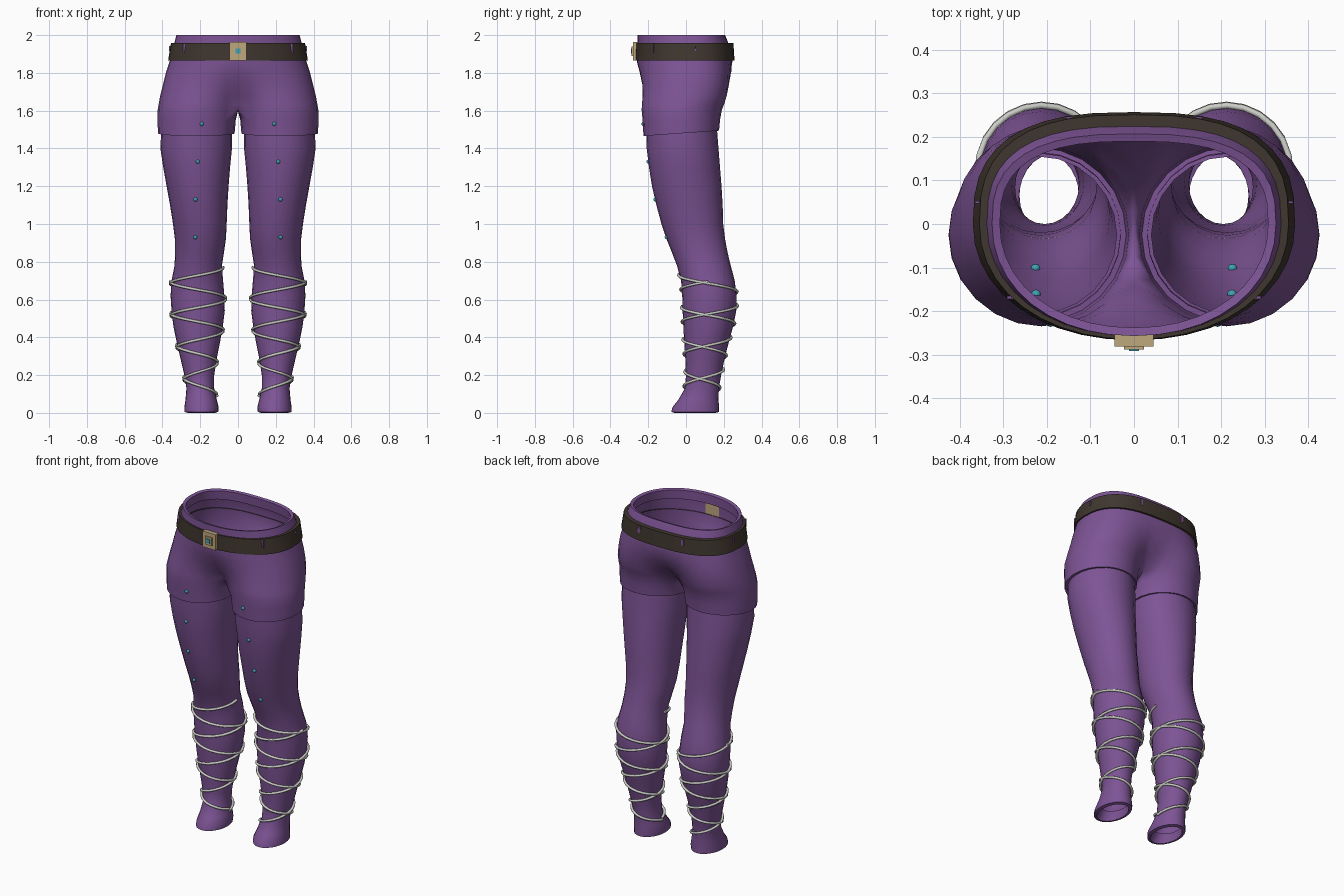
import bpy, bmesh, math
from math import sin, cos, radians, pi
from mathutils import Vector
from mathutils.bvhtree import BVHTree

if "Cube" in bpy.data.objects:
    bpy.data.objects.remove(bpy.data.objects["Cube"])


def material(name, rgb):
    m = bpy.data.materials.new(name)
    m.diffuse_color = (*rgb, 1)
    m.use_nodes = True
    m.node_tree.nodes["Principled BSDF"].inputs["Base Color"].default_value = m.diffuse_color
    return m


PURPLE = material("purple cloth", (0.205, 0.088, 0.30))
BROWN = material("dark brown leather", (0.05, 0.037, 0.028))
TAN = material("tan metal", (0.52, 0.39, 0.20))
SILVER = material("silver cord", (0.60, 0.61, 0.57))
TEAL = material("teal gem", (0.05, 0.36, 0.45))


def finish(bm, name, mat, mirror=True):
    """Turn a half bmesh into a smooth, mirrored object."""
    me = bpy.data.meshes.new(name)
    bm.to_mesh(me)
    ob = bpy.data.objects.new(name, me)
    bpy.context.collection.objects.link(ob)
    me.materials.append(mat)
    bpy.ops.object.select_all(action='DESELECT')
    ob.select_set(True)
    bpy.context.view_layer.objects.active = ob
    bpy.ops.object.shade_smooth_by_angle(angle=radians(42))
    if mirror:
        mod = ob.modifiers.new("Mirror", 'MIRROR')
        mod.merge_threshold = 0.0005
    return ob


def loft(bm, rows):
    """Skin rows of points from top to bottom; rows of 24 points are closed."""
    vs = [[bm.verts.new(p) for p in r] for r in rows]
    for a, b in zip(vs, vs[1:]):
        n = min(len(a), len(b))
        closed = n == 24
        for j in range(n if closed else n - 1):
            k = (j + 1) % n
            bm.faces.new((a[j], b[j], b[k], a[k]))


ARC = 21                                            # points of a half waist ring
ANGLES = [radians(-150 + 15 * i) for i in range(24)]  # 0 outside, -90 front, 90 back


def waist_ring(z, xm, yf, yb):
    """Half ring from front centre round the side to back centre."""
    pts = []
    for i in range(ARC):
        t = -pi / 2 + pi * i / (ARC - 1)
        e = 2 / (2.1 if t < 0 else 2.7)
        x = xm * abs(cos(t)) ** e if 0 < i < ARC - 1 else 0
        y = abs(sin(t)) ** e * (yf if t < 0 else yb)
        pts.append(Vector((x, y, z)))
    return pts


def leg_ring(z, x0, x1, y0, y1, off=0.0, tilt=0.0):
    cx, cy, rx, ry = (x0 + x1) / 2, (y0 + y1) / 2, (x1 - x0) / 2 + off, (y1 - y0) / 2 + off
    return [Vector((cx + rx * cos(a), cy + ry * sin(a), z + tilt * sin(a))) for a in ANGLES]


def hip_ring(z, xm, yf, yb, w):
    """Blend of a waist ring and the top of a thigh, closed on the centre plane."""
    thigh = leg_ring(z, 0.0, xm, yf, yb)
    pts = [a.lerp(b, w) for a, b in zip(waist_ring(z, xm, yf, yb), thigh)]
    pts[0].x = pts[-1].x = 0
    return pts


# Shorts: waist lip, hips, crotch bridge, then short legs with a hem
crotch = hip_ring(1.605, 0.425, -0.235, 0.19, 1.0)
crotch[0].z = crotch[-1].z = 1.612
crotch += [Vector((0, y, 1.598)) for y in (0.03, -0.022, -0.075)]
rows = [
    waist_ring(1.94, 0.315, -0.238, 0.195),
    waist_ring(1.995, 0.308, -0.238, 0.19),
    waist_ring(2.0, 0.326, -0.257, 0.207),
    waist_ring(1.93, 0.345, -0.257, 0.235),
    waist_ring(1.86, 0.362, -0.26, 0.246),
    hip_ring(1.80, 0.382, -0.256, 0.25, 0.12),
    hip_ring(1.74, 0.397, -0.25, 0.244, 0.32),
    hip_ring(1.68, 0.412, -0.244, 0.228, 0.62),
    hip_ring(1.635, 0.42, -0.238, 0.206, 0.88),
    crotch,
    leg_ring(1.55, 0.012, 0.426, -0.23, 0.18),
    leg_ring(1.48, 0.018, 0.424, -0.225, 0.175, 0, 0.014),
    leg_ring(1.482, 0.04, 0.40, -0.205, 0.155, 0, 0.014),
]
bm = bmesh.new()
loft(bm, rows)
shorts_tree = BVHTree.FromBMesh(bm)
finish(bm, "shorts", PURPLE)

# Leggings: z, inner x, outer x, front y, back y
LEG = [
    (1.53, 0.03, 0.405, -0.212, 0.162),
    (1.40, 0.032, 0.411, -0.208, 0.172),
    (1.30, 0.042, 0.396, -0.196, 0.18),
    (1.20, 0.05, 0.378, -0.18, 0.188),
    (1.10, 0.056, 0.36, -0.157, 0.194),
    (1.00, 0.06, 0.344, -0.13, 0.197),
    (0.92, 0.064, 0.334, -0.103, 0.207),
    (0.85, 0.074, 0.333, -0.075, 0.22),
    (0.78, 0.085, 0.336, -0.048, 0.237),
    (0.70, 0.079, 0.352, -0.026, 0.258),
    (0.62, 0.072, 0.357, -0.02, 0.268),
    (0.54, 0.07, 0.352, -0.018, 0.266),
    (0.46, 0.08, 0.342, -0.014, 0.25),
    (0.38, 0.094, 0.326, -0.01, 0.228),
    (0.29, 0.112, 0.305, -0.004, 0.205),
    (0.20, 0.126, 0.284, 0.0, 0.186),
    (0.13, 0.126, 0.273, -0.006, 0.174),
    (0.07, 0.112, 0.278, -0.04, 0.172),
    (0.03, 0.102, 0.284, -0.072, 0.175),
    (0.005, 0.105, 0.284, -0.078, 0.175),
]
bm = bmesh.new()
rows = [leg_ring(*r) for r in LEG]
rows.append(leg_ring(0.0, *LEG[-1][1:], -0.018))    # ankle lip
rows.append(leg_ring(0.05, *LEG[-3][1:], -0.015))
loft(bm, rows)
legs_tree = BVHTree.FromBMesh(bm)
finish(bm, "leggings", PURPLE)

# Belt band
bm = bmesh.new()
loft(bm, [waist_ring(1.957, 0.332, -0.25, 0.22), waist_ring(1.957, 0.355, -0.265, 0.251),
          waist_ring(1.865, 0.37, -0.267, 0.257), waist_ring(1.865, 0.352, -0.255, 0.24)])
belt_tree = BVHTree.FromBMesh(bm)
finish(bm, "belt", BROWN)

# Small cloth tabs showing on the belt
bm = bmesh.new()
for x, y, h in ((0.285, -0.17, 0.05), (0.36, 0.05, 0.025), (0.15, 0.26, 0.035)):
    loc, nor, _, _ = belt_tree.find_nearest(Vector((x, y, 1.93)))
    m = nor.to_track_quat('Y', 'Z').to_matrix().to_4x4()
    m.translation = loc
    vs = bmesh.ops.create_cube(bm, size=1)['verts']
    bmesh.ops.scale(bm, vec=(0.016, 0.006, h), verts=vs)
    bmesh.ops.transform(bm, matrix=m, verts=vs)
finish(bm, "belt_tabs", PURPLE)


# Buckle: stacked square plates
def plate(name, half, y0, y1, mat):
    b = bmesh.new()
    vs = bmesh.ops.create_cube(b, size=1)['verts']
    bmesh.ops.scale(b, vec=(2 * half, y1 - y0, 2.15 * half), verts=vs)
    bmesh.ops.translate(b, vec=(0, (y0 + y1) / 2, 1.915), verts=vs)
    finish(b, name, mat, False)


plate("buckle_plate", 0.045, -0.281, -0.255, TAN)
plate("buckle_frame", 0.023, -0.288, -0.275, TAN)
plate("buckle_gem", 0.012, -0.292, -0.28, TEAL)

# Gem studs down the front of each leg
bm = bmesh.new()
for x, z, tree in ((0.192, 1.53, shorts_tree), (0.213, 1.33, legs_tree),
                   (0.225, 1.13, legs_tree), (0.226, 0.93, legs_tree)):
    loc = tree.ray_cast(Vector((x, -1, z)), Vector((0, 1, 0)))[0]
    vs = bmesh.ops.create_icosphere(bm, subdivisions=2, radius=0.011)['verts']
    bmesh.ops.translate(bm, vec=loc, verts=vs)
finish(bm, "leg_studs", TEAL)


# Cords: two opposite spirals crossing at the sides of each calf
def calf_point(a, z, off):
    for hi, lo in zip(LEG, LEG[1:]):
        if lo[0] <= z <= hi[0]:
            t = (hi[0] - z) / (hi[0] - lo[0])
            _, x0, x1, y0, y1 = [p + (q - p) * t for p, q in zip(hi, lo)]
            return ((x0 + x1) / 2 + ((x1 - x0) / 2 + off) * cos(a),
                    (y0 + y1) / 2 + ((y1 - y0) / 2 + off) * sin(a), z)


def cord(name, side, start, turn, z0, halves):
    cu = bpy.data.curves.new(name, 'CURVE')
    cu.dimensions = '3D'
    cu.bevel_depth = 0.0075
    cu.bevel_resolution = 1
    cu.use_fill_caps = True
    sp = cu.splines.new('POLY')
    n = halves * 12
    sp.points.add(n)
    for i in range(n + 1):
        x, y, z = calf_point(start + turn * pi * i / 12, z0 - 0.085 * i / 12, 0.007)
        sp.points[i].co = (side * x, y, z, 1)
    sp.use_smooth = True
    cu.materials.append(SILVER)
    bpy.context.collection.objects.link(bpy.data.objects.new(name, cu))


for side, label in ((1, "left"), (-1, "right")):
    cord(label + "_cord_down", side, pi, 1, 0.77, 8)
    cord(label + "_cord_cross", side, 0, -1, 0.695, 7)
